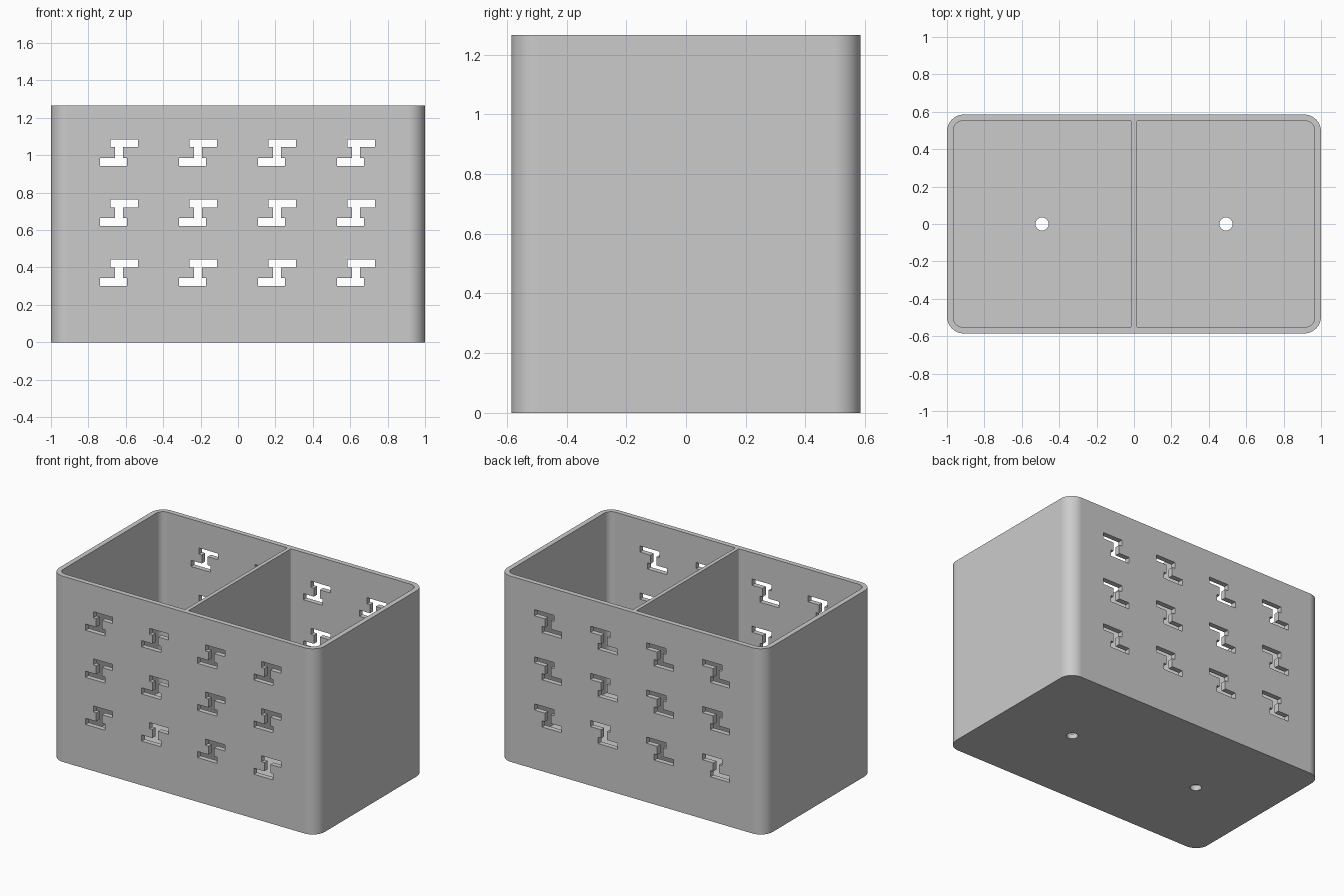
import bpy, bmesh, math

cube = bpy.data.objects.get("Cube")
if cube:
    bpy.data.objects.remove(cube, do_unlink=True)

HALF_X, HALF_Y, HEIGHT = 1.0, 0.585, 1.265
WALL, FLOOR, DIVIDER = 0.034, 0.034, 0.026
CORNER, INNER_CORNER = 0.09, 0.05

grey = bpy.data.materials.new("plain grey")
grey.use_nodes = True
COLOUR = (0.6, 0.6, 0.6, 1)
grey.diffuse_color = COLOUR
grey.node_tree.nodes["Principled BSDF"].inputs["Base Color"].default_value = COLOUR


def rounded_rect(x0, x1, y0, y1, r_left, r_right, steps=12):
    """Counter-clockwise outline with separate radii on the left and right."""
    corners = [(x1, y1, r_right, -1, -1), (x0, y1, r_left, 1, -1),
               (x0, y0, r_left, 1, 1), (x1, y0, r_right, -1, 1)]
    points = []
    for i, (x, y, r, sx, sy) in enumerate(corners):
        for k in range(steps + 1):
            a = math.pi / 2 * (i + k / steps)
            points.append((x + sx * r + r * math.cos(a), y + sy * r + r * math.sin(a)))
    return points


def circle(cx, cy, r, steps=32):
    turn = 2 * math.pi / steps
    return [(cx + r * math.cos(turn * k), cy + r * math.sin(turn * k)) for k in range(steps)]


def prisms(name, outlines, low, high, along_y=False):
    """Extrude each outline between two levels, along z or along y."""
    bm = bmesh.new()
    for outline in outlines:
        verts = [bm.verts.new((u, low, v) if along_y else (u, v, low)) for u, v in outline]
        base = bm.faces.new(verts)
        moved = bmesh.ops.extrude_face_region(bm, geom=[base])["geom"]
        step = (0, high - low, 0) if along_y else (0, 0, high - low)
        bmesh.ops.translate(bm, vec=step, verts=[g for g in moved if isinstance(g, bmesh.types.BMVert)])
    bmesh.ops.recalc_face_normals(bm, faces=bm.faces)
    mesh = bpy.data.meshes.new(name)
    bm.to_mesh(mesh)
    bm.free()
    mesh.materials.append(grey)
    obj = bpy.data.objects.new(name, mesh)
    bpy.context.collection.objects.link(obj)
    return obj


def cut(body, cutter):
    mod = body.modifiers.new("cut", "BOOLEAN")
    mod.operation, mod.solver, mod.object = "DIFFERENCE", "EXACT", cutter
    bpy.ops.object.modifier_apply(modifier=mod.name)
    bpy.data.objects.remove(cutter, do_unlink=True)


# Solid outer block
box = prisms("divided_box", [rounded_rect(-HALF_X, HALF_X, -HALF_Y, HALF_Y, CORNER, CORNER)], 0, HEIGHT)
bpy.ops.object.select_all(action="DESELECT")
box.select_set(True)
bpy.context.view_layer.objects.active = box

# Two compartments, leaving the divider between them
near, far, depth = DIVIDER / 2, HALF_X - WALL, HALF_Y - WALL
cut(box, prisms("compartment_cutter", [
    rounded_rect(-far, -near, -depth, depth, INNER_CORNER, 0.006),
    rounded_rect(near, far, -depth, depth, 0.006, INNER_CORNER)], FLOOR, HEIGHT + 0.1))

# Stepped slots through the front and back walls
half_slot = [(-0.022, 0.029), (-0.022, -0.029), (-0.102, -0.029),
             (-0.102, -0.071), (0.044, -0.071), (0.044, -0.029)]
slot = half_slot + [(-u, -v) for u, v in half_slot]
# The second half of the outline starts at the stem's opposite side
slot = slot[1:6] + [(0.022, -0.029)] + [(-u, -v) for u, v in half_slot[1:6]] + [(-0.022, 0.029)]
cut(box, prisms("slot_cutter", [
    [(-0.003 + 0.4225 * (col - 1.5) + u, 0.372 + 0.321 * row + v) for u, v in slot]
    for col in range(4) for row in range(3)], -HALF_Y - 0.1, HALF_Y + 0.1, along_y=True))

# Drain holes in the floor
cut(box, prisms("drain_cutter", [circle(s * 0.492, 0, 0.035) for s in (-1, 1)], -0.1, FLOOR + 0.1))

# Smooth corners, flat walls
bpy.ops.object.shade_smooth_by_angle(angle=math.radians(30))
weighted = box.modifiers.new("flat walls", "WEIGHTED_NORMAL")
weighted.keep_sharp = True
